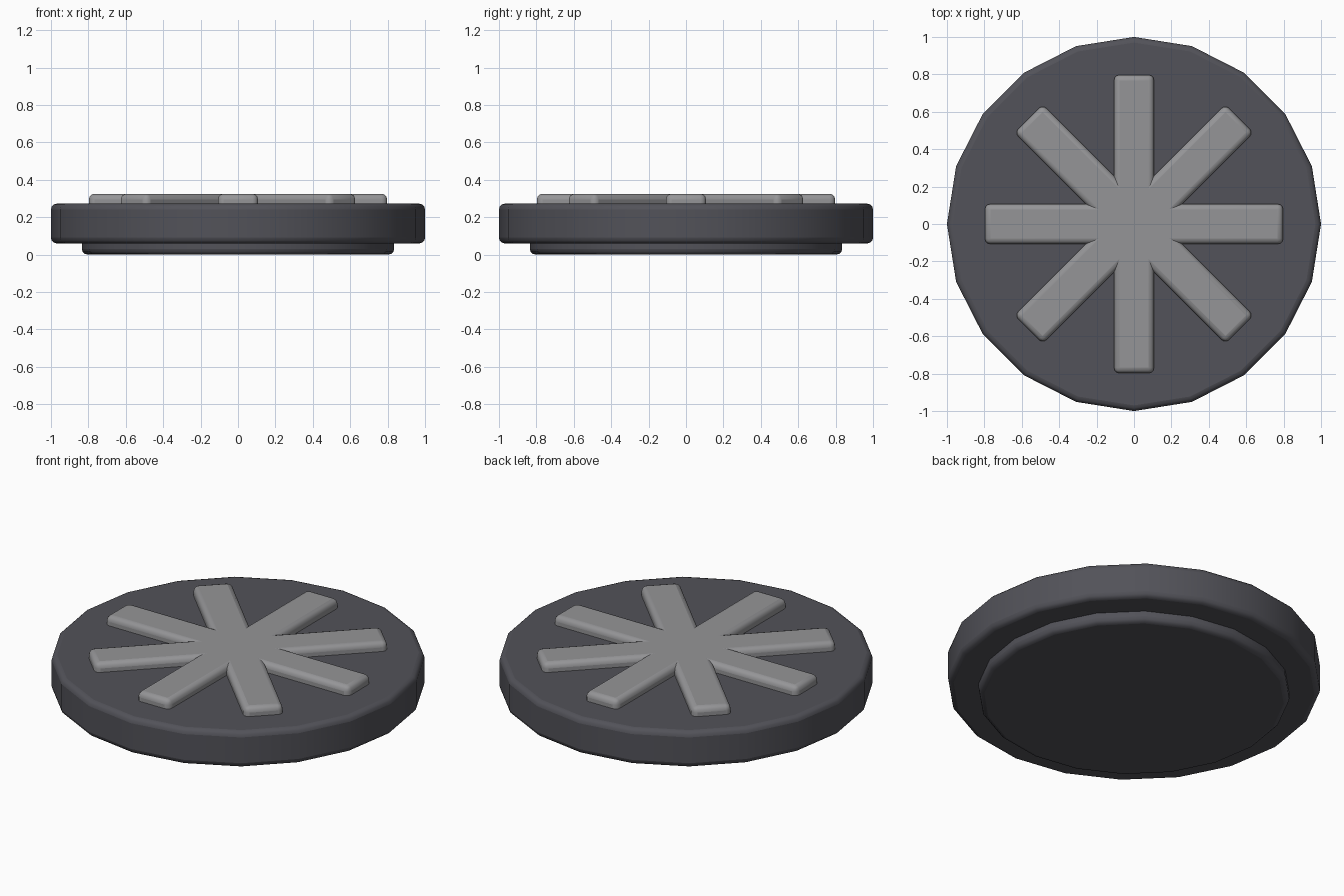
import bpy
import math

if "Cube" in bpy.data.objects:
    bpy.data.objects.remove(bpy.data.objects["Cube"])


def material(name, rgb):
    m = bpy.data.materials.new(name)
    m.diffuse_color = (*rgb, 1)
    m.use_nodes = True
    m.node_tree.nodes["Principled BSDF"].inputs["Base Color"].default_value = m.diffuse_color
    return m


dark = material("dark_grey", (0.085, 0.085, 0.1))
light = material("light_grey", (0.3, 0.3, 0.31))


def finish(obj, name, mat, bevel):
    obj.name = name
    obj.data.materials.append(mat)
    mod = obj.modifiers.new("bevel", 'BEVEL')
    mod.width = bevel
    mod.segments = 3
    mod.limit_method = 'ANGLE'
    mod.angle_limit = math.radians(40)
    bpy.ops.object.shade_smooth_by_angle(angle=math.radians(40))


def disc(name, radius, z0, z1, mat):
    bpy.ops.mesh.primitive_cylinder_add(vertices=20, radius=radius, depth=z1 - z0,
                                        location=(0, 0, (z0 + z1) / 2))
    finish(bpy.context.object, name, mat, 0.03)


# Stepped round body
disc("lower_plate", 0.835, 0.0, 0.09, dark)
disc("main_disc", 1.0, 0.06, 0.272, dark)

# Four crossing bars forming the eight-armed raised grip
for i in range(4):
    bpy.ops.mesh.primitive_cube_add(size=1, location=(0, 0, 0.265))
    bar = bpy.context.object
    bar.scale = (1.595, 0.214, 0.12)
    bpy.ops.object.transform_apply(location=False, rotation=False, scale=True)
    bar.rotation_euler.z = i * math.pi / 4
    finish(bar, f"grip_bar_{i + 1}", light, 0.03)
